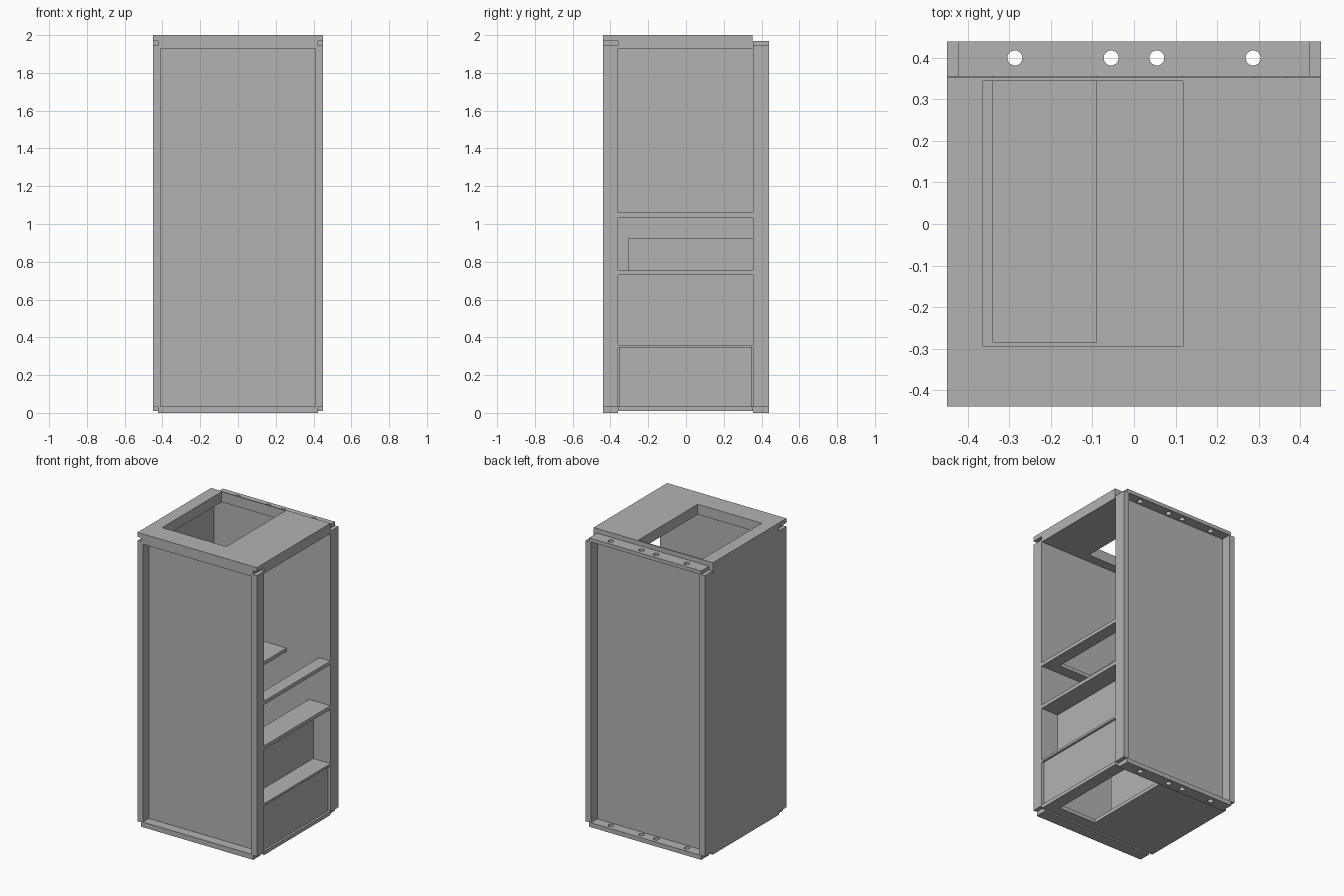
import bpy
from math import radians

if "Cube" in bpy.data.objects:
    bpy.data.objects.remove(bpy.data.objects["Cube"], do_unlink=True)

grey = bpy.data.materials.new("plain_grey")
grey.use_nodes = True
grey.diffuse_color = (0.45, 0.45, 0.45, 1)
grey.node_tree.nodes["Principled BSDF"].inputs["Base Color"].default_value = (0.45, 0.45, 0.45, 1)


def box(name, x, y, z):
    """Block spanning the three given ranges."""
    corners = [(a, b, c) for c in z for b in y for a in x]
    faces = [(0, 2, 3, 1), (4, 5, 7, 6), (0, 1, 5, 4),
             (2, 6, 7, 3), (0, 4, 6, 2), (1, 3, 7, 5)]
    mesh = bpy.data.meshes.new(name)
    mesh.from_pydata(corners, [], faces)
    mesh.materials.append(grey)
    ob = bpy.data.objects.new(name, mesh)
    bpy.context.collection.objects.link(ob)
    return ob


def cut(ob, cutter):
    mod = ob.modifiers.new("opening", 'BOOLEAN')
    mod.operation, mod.solver, mod.object = 'DIFFERENCE', 'EXACT', cutter
    cutter.hide_render = True
    cutter.hide_viewport = True
    cutter.display_type = 'WIRE'


def opening(ob, x, y, z):
    """Rectangular hole right through a plate."""
    cut(ob, box(ob.name + "_cutter", x, y, (z[0] - .1, z[1] + .1)))


W, INNER, RAIL = .45, .41, .423
FRONT, BACK = (-.44, -.36), (.355, .44)
DEPTH = (FRONT[1], BACK[0])

# Corner posts
for side, sx in (("left", 1), ("right", -1)):
    for end, y in (("front", FRONT), ("back", BACK)):
        box(f"{end}_{side}_post", sorted((sx * INNER, sx * W)), y, (.03, 1.945))

# Recessed front and back panels, closed side panel
box("front_panel", (-INNER, INNER), (-.375, -.36), (.03, 1.945))
box("back_panel", (-INNER, INNER), (.355, .37), (.03, 1.945))
box("side_panel", (-W, -.43), DEPTH, (.01, 1.93))

# End rails, the back pair drilled
box("front_bottom_rail", (-RAIL, RAIL), FRONT, (0, .035))
box("front_top_rail", (-RAIL, RAIL), FRONT, (1.93, 1.97))
for name, z in (("back_bottom_rail", (0, .03)), ("back_top_rail", (1.945, 1.97))):
    rail = box(name, (-RAIL, RAIL), BACK, z)
    for x in (-.287, -.055, .055, .287):
        bpy.ops.mesh.primitive_cylinder_add(vertices=32, radius=.018, depth=.2,
                                            location=(x, .4, z[0]))
        drill = bpy.context.object
        drill.name = "drill_cutter"
        cut(rail, drill)

# Top slab with its opening and front lip
top = box("top_slab", (-W, W), (FRONT[1], .353), (1.93, 2))
opening(top, (-.365, .118), (-.295, .345), (1.93, 2))
box("top_front_lip", (-W, W), FRONT, (1.97, 2))

# Floor with its opening
floor = box("floor", (-W, W), DEPTH, (.01, .035))
opening(floor, (.08, .365), (-.285, .345), (.01, .035))

# Upper shelf with two openings running to the back panel
shelf = box("upper_shelf", (-.43, W), DEPTH, (1.035, 1.06))
for x in ((-.34, -.09), (.118, .365)):
    opening(shelf, x, (-.285, .4), (1.035, 1.06))

# Lower shelves reaching the inner bin
box("middle_shelf", (.287, W), DEPTH, (.73, .755))
box("middle_shelf_front_strip", (-.43, .287), (-.36, -.305), (.73, .755))
box("lower_shelf", (.3, W), DEPTH, (.345, .36))

# Inner bin walls
box("bin_upper_wall", (.287, .32), DEPTH, (.345, .73))
box("bin_lower_wall", (.42, .435), (-.355, .35), (.035, .345))

# Chute under the upper shelf
box("chute_side", (-.09, -.07), (-.305, .355), (.035, .925))
box("chute_front", (-.36, -.09), (-.305, -.285), (.035, .925))
box("chute_outer_side", (-.36, -.34), (-.285, .355), (.035, .925))
